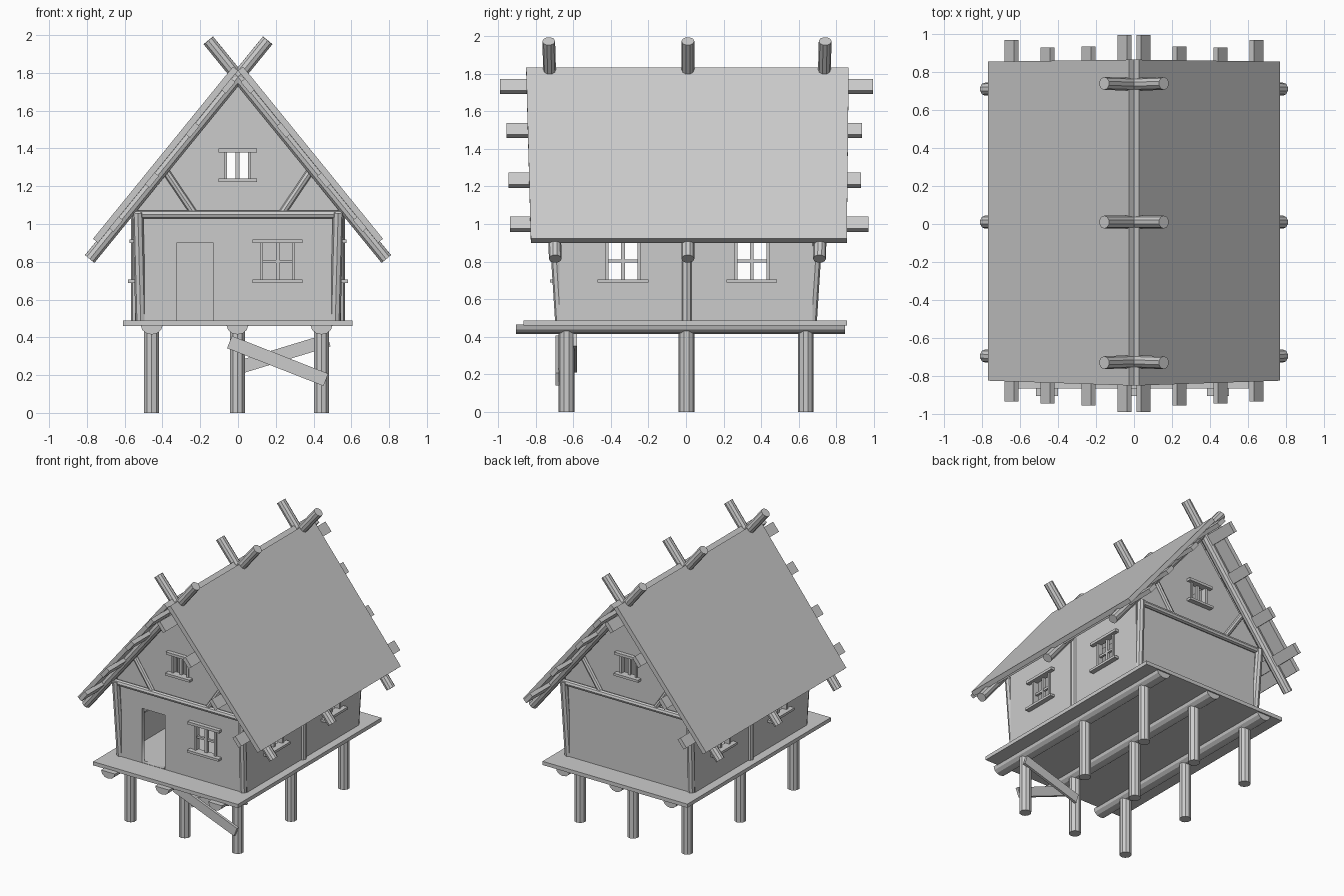
import bpy, bmesh, math
from mathutils import Vector, Matrix

if "Cube" in bpy.data.objects:
    bpy.data.objects.remove(bpy.data.objects["Cube"])

GREY = (0.6, 0.6, 0.6, 1)
mat = bpy.data.materials.new("plain grey")
mat.use_nodes = True
mat.diffuse_color = GREY
mat.node_tree.nodes["Principled BSDF"].inputs["Base Color"].default_value = GREY


def add(name, mesh):
    ob = bpy.data.objects.new(name, mesh)
    mesh.materials.clear()
    mesh.materials.append(mat)
    bpy.context.collection.objects.link(ob)
    return ob


def from_bmesh(name, bm):
    mesh = bpy.data.meshes.new(name)
    bmesh.ops.recalc_face_normals(bm, faces=bm.faces)
    bm.to_mesh(mesh)
    bm.free()
    return add(name, mesh)


def frame(a, b, side):
    """Matrix at the middle of a-b: local z along the line, local x near side."""
    z = (b - a).normalized()
    y = z.cross(side).normalized()
    m = Matrix((y.cross(z), y, z)).transposed().to_4x4()
    m.translation = (a + b) / 2
    return m


def log(name, a, b, r, sides=8):
    a, b = Vector(a), Vector(b)
    side = Vector((1, 0, 0)) if abs((b - a).normalized().x) < 0.9 else Vector((0, 1, 0))
    bm = bmesh.new()
    bmesh.ops.create_cone(bm, cap_ends=True, segments=sides, radius1=r, radius2=r,
                          depth=(b - a).length, matrix=frame(a, b, side))
    return from_bmesh(name, bm)


def plank(name, a, b, width, thick, side):
    """Board from a to b, with its width along the side direction."""
    a, b = Vector(a), Vector(b)
    size = Matrix.Diagonal((width, thick, (b - a).length, 1))
    bm = bmesh.new()
    bmesh.ops.create_cube(bm, size=1, matrix=frame(a, b, Vector(side)) @ size)
    return from_bmesh(name, bm)


def box(name, lo, hi):
    lo, hi = Vector(lo), Vector(hi)
    bm = bmesh.new()
    bmesh.ops.create_cube(bm, size=1, matrix=Matrix.Translation((lo + hi) / 2)
                          @ Matrix.Diagonal((*(hi - lo), 1)))
    return from_bmesh(name, bm)


def rect(u0, u1, v0, v1):
    return [(u0, v0), (u1, v0), (u1, v1), (u0, v1)]


def wall(name, outline, holes, place, thick=0.03):
    """Upright panel with cut-out openings, placed by a matrix."""
    cu = bpy.data.curves.new(name, 'CURVE')
    cu.dimensions, cu.fill_mode, cu.extrude = '2D', 'BOTH', thick / 2
    for loop in [outline] + holes:
        sp = cu.splines.new('POLY')
        sp.points.add(len(loop) - 1)
        for p, (u, v) in zip(sp.points, loop):
            p.co = (u, v, 0, 1)
        sp.use_cyclic_u = True
    tmp = bpy.data.objects.new(name + "_outline", cu)
    bpy.context.collection.objects.link(tmp)
    deps = bpy.context.evaluated_depsgraph_get()
    mesh = bpy.data.meshes.new_from_object(tmp.evaluated_get(deps))
    bpy.data.objects.remove(tmp)
    bm = bmesh.new()
    bm.from_mesh(mesh)
    bmesh.ops.remove_doubles(bm, verts=bm.verts, dist=0.0001)
    bm.transform(place)
    return from_bmesh(name, bm)


# Platform, half-log beams, stilts and braces
box("floor", (-0.61, -0.865, 0.46), (0.605, 0.855, 0.488))
COLS = (-0.457, -0.003, 0.442)
ROWS = (-0.635, 0.003, 0.637)
for x in COLS:
    bm = bmesh.new()
    front = [bm.verts.new((x + 0.058 * math.cos(t), -0.905, 0.465 - 0.05 * math.sin(t)))
             for t in [i * math.pi / 6 for i in range(7)]]
    face = bm.faces.new(front)
    ext = bmesh.ops.extrude_face_region(bm, geom=[face], use_keep_orig=True)
    bmesh.ops.translate(bm, vec=(0, 1.75, 0),
                        verts=[g for g in ext["geom"] if isinstance(g, bmesh.types.BMVert)])
    from_bmesh("floor_beam", bm)
    for y in ROWS:
        log("stilt", (x, y, 0), (x, y, 0.45), 0.042, 10)
plank("front_brace", (-0.045, -0.685, 0.375), (0.465, -0.685, 0.175), 0.07, 0.02, (0, 0, 1))
plank("rear_brace", (0.02, -0.59, 0.245), (0.48, -0.59, 0.385), 0.07, 0.02, (0, 0, 1))

# Walls with door and window openings
WX, WY, BASE = 0.53, 0.672, 0.48
GABLE = [(-WX, BASE), (WX, BASE), (WX, 1.1), (0, 1.76), (-WX, 1.1)]
attic = rect(-0.066, 0.062, 1.235, 1.385)
upright = Matrix.Rotation(math.pi / 2, 4, 'X')
turned = Matrix.Rotation(math.pi / 2, 4, 'Z') @ upright
door = rect(-0.325, -0.13, BASE + 0.01, 0.9)
window = rect(0.125, 0.295, 0.7, 0.905)
side_windows = [rect(c - 0.085, c + 0.085, 0.7, 0.905) for c in (-0.335, 0.35)]
wall("front_wall", GABLE, [attic, door, window], Matrix.Translation((0, -WY, 0)) @ upright)
wall("back_wall", GABLE, [attic], Matrix.Translation((0, WY, 0)) @ upright)
for s in (-1, 1):
    wall("side_wall", rect(-WY, WY, BASE, 1.12), side_windows,
         Matrix.Translation((s * WX, 0, 0)) @ turned)


def window_bars(opening, place, over, cross):
    """Sill, lintel, jambs and glazing bars; place maps (u, depth, v) to the model."""
    (u0, v0), (u1, v1) = opening[0], opening[2]
    mid, half = (u0 + u1) / 2, (v0 + v1) / 2

    def bar(name, lo, hi):
        a, b = place(*lo), place(*hi)
        box(name, [min(p) for p in zip(a, b)], [max(p) for p in zip(a, b)])
    bar("window_sill", (u0 - over, -0.01, v0 - 0.012), (u1 + over, 0.052, v0 + 0.006))
    bar("window_lintel", (u0 - over, -0.01, v1 - 0.006), (u1 + over, 0.045, v1 + 0.014))
    for u in (u0, u1):
        bar("window_jamb", (u - 0.008, -0.018, v0), (u + 0.008, 0.024, v1))
    bar("window_mullion", (mid - 0.01, -0.01, v0), (mid + 0.01, 0.012, v1))
    if cross:
        bar("window_crossbar", (u0, -0.008, half - 0.008), (u1, 0.01, half + 0.008))


window_bars(window, lambda u, d, v: (u, -WY - d, v), 0.047, True)
for s in (-1, 1):
    window_bars(attic, lambda u, d, v: (u, s * (WY + d), v), 0.038, False)
    for opening in side_windows:
        window_bars(opening, lambda u, d, v: (s * (WX + d), u, v), 0.05, True)

# Timber frame: corner posts, side posts, tie beams and gable struts
for s in (-1, 1):
    log("side_post", (s * 0.538, 0.005, BASE), (s * 0.538, 0.005, 1.1), 0.028)
    log("tie_beam", (-0.55, s * 0.7, 1.05), (0.55, s * 0.7, 1.05), 0.022)
    for t in (-1, 1):
        log("corner_post", (s * 0.515, t * 0.668, BASE), (s * 0.53, t * 0.705, 1.06), 0.028)
        log("gable_strut", (s * 0.235, t * 0.69, 1.06), (s * 0.39, t * 0.69, 1.29), 0.02)

# Roof: crossed rafters, battens and two slabs
RIDGE, SLOPE = 1.812, Vector((0.631, 0, -0.776))
for s in (-1, 1):
    down = Vector((s * SLOPE.x, 0, SLOPE.z))
    out = Vector((-s * SLOPE.z, 0, SLOPE.x))
    top = Vector((0, 0, RIDGE))
    for y0, y1 in ((-0.695, -0.73), (0.01, 0.01), (0.71, 0.74)):
        log("rafter", (s * 0.785, y0, 0.815), (s * -0.157, y1, 1.972), 0.034, 10)
    for x, y0, y1 in ((0.06, -0.99, 0.995), (0.25, -0.955, 0.935),
                      (0.465, -0.945, 0.93), (0.655, -0.935, 0.97)):
        p = top + down * (x / SLOPE.x) - out * 0.012
        plank("batten", p + Vector((0, y0, 0)), p + Vector((0, y1, 0)), 0.08, 0.03, down)
    bm = bmesh.new()
    low = top + down * 1.175
    ring = [top + Vector((0, -0.85, 0)), low + Vector((0, -0.825, 0)),
            low + Vector((0, 0.855, 0)), top + Vector((0, 0.865, 0))]
    lower = [bm.verts.new(p) for p in ring]
    upper = [bm.verts.new(p + out * 0.034) for p in ring]
    bm.faces.new(lower)
    bm.faces.new(upper)
    for i in range(4):
        j = (i + 1) % 4
        bm.faces.new((lower[i], lower[j], upper[j], upper[i]))
    from_bmesh("roof_slab", bm)
